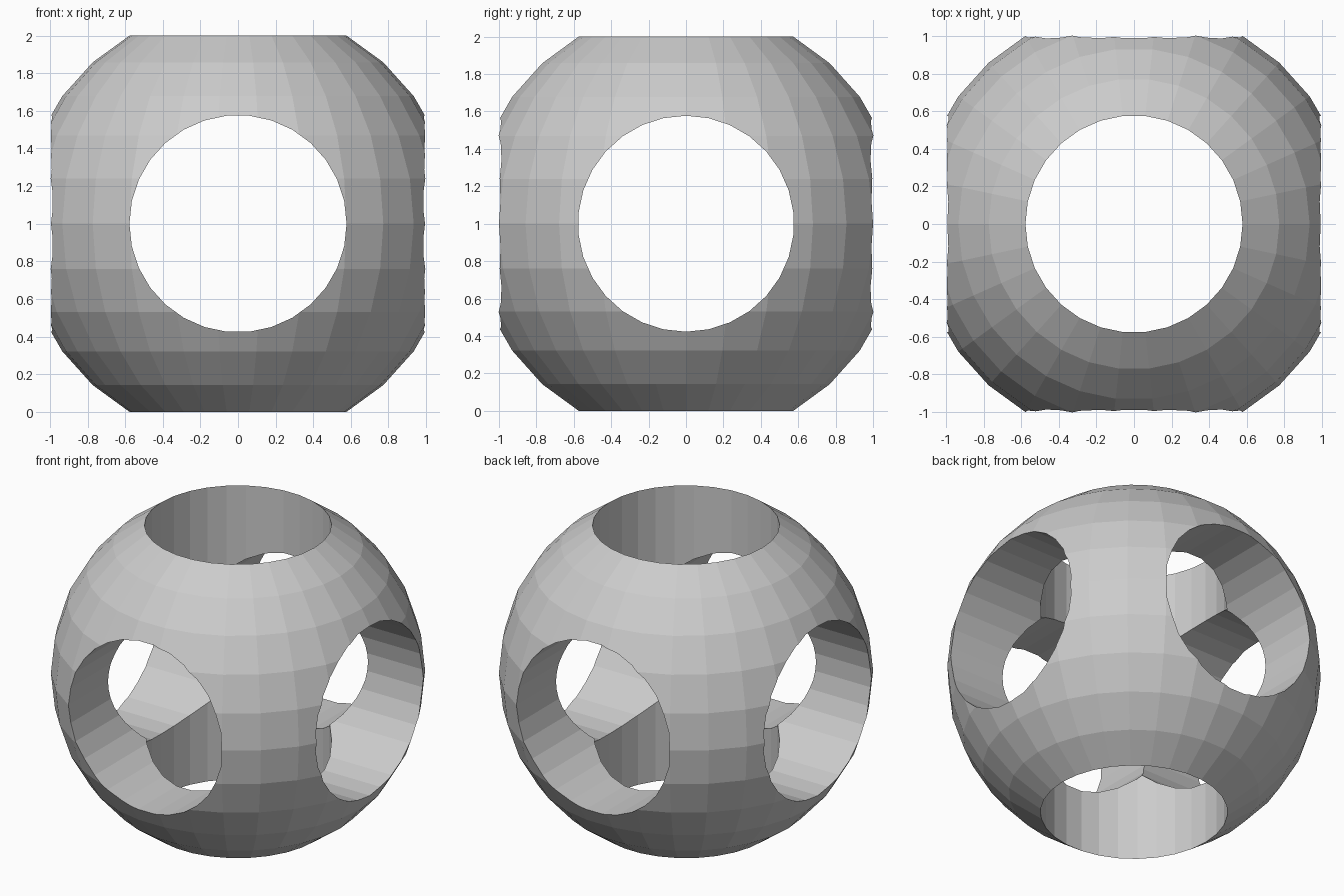
import bpy, bmesh
from math import sin, cos, radians, pi
from mathutils import Matrix

if "Cube" in bpy.data.objects:
    bpy.data.objects.remove(bpy.data.objects["Cube"])

SIDES = 30
R = 1 / sin(radians(60))      # sphere radius, cut flat at +-1 by the holes
HOLE = R / 2


def lathe(name, profile, closed):
    """Turn (radius, z) points around z; closed loops the profile, otherwise ends get caps."""
    bm = bmesh.new()
    rings = [[bm.verts.new((r * cos(2 * pi * i / SIDES), r * sin(2 * pi * i / SIDES), z))
              for i in range(SIDES)] for r, z in profile]
    pairs = list(zip(rings, rings[1:]))
    if closed:
        pairs.append((rings[-1], rings[0]))
    else:
        bm.faces.new(rings[0])
        bm.faces.new(rings[-1])
    for a, b in pairs:
        for i in range(SIDES):
            j = (i + 1) % SIDES
            bm.faces.new((a[i], a[j], b[j], b[i]))
    bmesh.ops.recalc_face_normals(bm, faces=bm.faces)
    me = bpy.data.meshes.new(name)
    bm.to_mesh(me)
    bm.free()
    ob = bpy.data.objects.new(name, me)
    bpy.context.collection.objects.link(ob)
    return ob


# faceted ball with its vertical hole: the closing strip is the hole wall
ball = lathe("pierced_ball",
             [(R * cos(radians(a)), R * sin(radians(a))) for a in range(-60, 61, 12)], True)

# horizontal holes along y and x
for axis in "XY":
    cutter = lathe("hole_cutter", [(HOLE, -1.5), (HOLE, 1.5)], False)
    cutter.data.transform(Matrix.Rotation(pi / 2, 4, axis))
    cutter.hide_render = True
    mod = ball.modifiers.new("hole", 'BOOLEAN')
    mod.operation = 'DIFFERENCE'
    mod.solver = 'EXACT'
    mod.object = cutter
    bpy.context.view_layer.objects.active = ball
    bpy.ops.object.modifier_apply(modifier=mod.name)
    bpy.data.objects.remove(cutter)

# stand on the ground
ball.data.transform(Matrix.Translation((0, 0, 1)))
